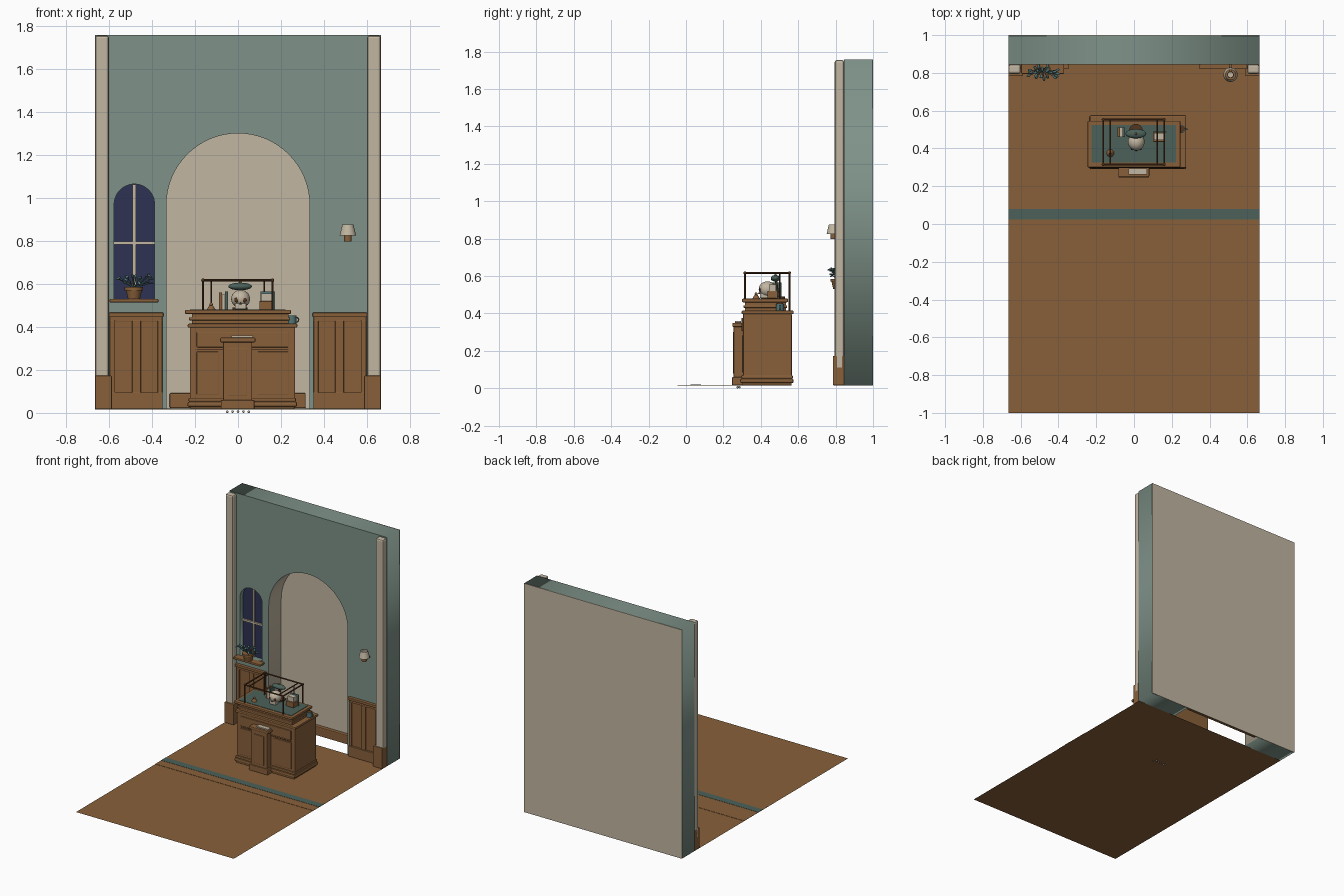
import bpy, bmesh, math, random
from mathutils import Vector

random.seed(4)
if "Cube" in bpy.data.objects:
    bpy.data.objects.remove(bpy.data.objects["Cube"])


def material(name, *rgb):
    m = bpy.data.materials.new(name)
    m.use_nodes = True
    m.diffuse_color = (*rgb, 1)
    m.node_tree.nodes["Principled BSDF"].inputs["Base Color"].default_value = (*rgb, 1)
    return m


SAGE = material("sage wall", .21, .29, .25)
CREAM = material("cream", .54, .47, .36)
WOOD = material("warm wood", .25, .118, .043)
FELT = material("dark green", .07, .12, .098)
NAVY = material("night blue", .026, .032, .085)
DARK = material("dark wood", .09, .036, .014)
LEAF = material("blue green", .09, .18, .18)


def finish(name, bm, mat, bevel=0, smooth=False):
    me = bpy.data.meshes.new(name)
    bm.to_mesh(me)
    bm.free()
    ob = bpy.data.objects.new(name, me)
    bpy.context.collection.objects.link(ob)
    me.materials.append(mat)
    if bevel:
        mod = ob.modifiers.new("soft edges", "BEVEL")
        mod.width, mod.segments = bevel, 2
    if smooth:
        bpy.ops.object.select_all(action="DESELECT")
        ob.select_set(True)
        bpy.context.view_layer.objects.active = ob
        bpy.ops.object.shade_smooth_by_angle()
    return ob


def box(name, x, y, z, mat, bevel=0):
    bm = bmesh.new()
    bmesh.ops.create_cube(bm, size=1)
    for v in bm.verts:
        v.co = [(a + b) / 2 + c * (b - a) for (a, b), c in zip((x, y, z), v.co)]
    return finish(name, bm, mat, bevel)


def rod(name, a, b, r0, mat, r1=None, sides=24, caps=True):
    a, b = Vector(a), Vector(b)
    bm = bmesh.new()
    bmesh.ops.create_cone(bm, cap_ends=caps, segments=sides, radius1=r0,
                          radius2=r0 if r1 is None else r1, depth=(b - a).length)
    ob = finish(name, bm, mat, smooth=True)
    ob.location = (a + b) / 2
    ob.rotation_euler = (b - a).to_track_quat("Z", "Y").to_euler()
    return ob


def ball(name, c, r, mat, scale=(1, 1, 1)):
    bm = bmesh.new()
    bmesh.ops.create_uvsphere(bm, u_segments=24, v_segments=14, radius=r)
    ob = finish(name, bm, mat, smooth=True)
    ob.location, ob.scale = c, scale
    return ob


def arch(cx, half, bottom, spring, n=32):
    curve = [(cx - half * math.cos(math.pi * i / n), spring + half * math.sin(math.pi * i / n))
             for i in range(n + 1)]
    return [(cx - half, bottom)] + curve + [(cx + half, bottom)]


def slab(name, outlines, y0, y1, mat):
    """Extrude filled x-z outlines from y0 to y1; inner outlines become holes."""
    cu = bpy.data.curves.new(name, "CURVE")
    cu.dimensions, cu.fill_mode, cu.extrude = "2D", "BOTH", (y1 - y0) / 2
    for pts in outlines:
        sp = cu.splines.new("POLY")
        sp.points.add(len(pts) - 1)
        for p, (x, z) in zip(sp.points, pts):
            p.co = (x, z, 0, 1)
        sp.use_cyclic_u = True
    tmp = bpy.data.objects.new(name + " outline", cu)
    bpy.context.collection.objects.link(tmp)
    bpy.context.view_layer.update()
    me = bpy.data.meshes.new_from_object(tmp.evaluated_get(bpy.context.evaluated_depsgraph_get()))
    bpy.data.objects.remove(tmp)
    bm = bmesh.new()
    bm.from_mesh(me)
    bmesh.ops.remove_doubles(bm, verts=bm.verts, dist=.0001)
    for v in bm.verts:
        v.co = (v.co.x, (y0 + y1) / 2 - v.co.z, v.co.y)
    bmesh.ops.recalc_face_normals(bm, faces=bm.faces)
    for f in bm.faces:
        f.material_index = 0
    return finish(name, bm, mat)


# Floor with raised band and stripe
W, BASE, TOP, FRONT = .665, .016, 1.758, .845
bm = bmesh.new()
bm.faces.new([bm.verts.new(p) for p in
              ((-W, -1, BASE), (W, -1, BASE), (W, .85, BASE), (-W, .85, BASE))])
finish("floor", bm, WOOD)
box("floor_band", (-W, W), (-.045, .25), (BASE, .018), WOOD)
box("floor_stripe", (-W, W), (.025, .08), (.018, .0195), FELT)

# Wall with arched niche and arched window
niche, window = arch(0, .333, BASE, .967), arch(-.482, .094, .53, .97)
wall = slab("wall", [[(-W, BASE)] + niche + [(W, BASE), (W, TOP), (-W, TOP)], window],
            FRONT, .996, SAGE)
wall.data.materials.append(CREAM)
for f in wall.data.polygons:
    if abs(f.center.x) < .336 and abs(f.normal.y) < .5 and f.center.z < 1.4 and f.center.z > .03:
        f.material_index = 1
box("wall_back", (-W, W), (.996, 1), (BASE, TOP), CREAM)
slab("window_glass", [window], .885, .89, NAVY)
box("window_mullion", (-.49, -.475), (.872, .885), (.53, 1.063), CREAM)
box("window_crossbar", (-.576, -.388), (.872, .885), (.783, .797), CREAM)
box("window_sill", (-.597, -.37), (.795, .86), (.514, .53), WOOD, .004)
box("niche_baseboard", (-.318, .315), (.965, .996), (.022, .092), WOOD, .006)


# Pillars and wainscot, mirrored left and right
for s, side in ((1, "left"), (-1, "right")):
    def mbox(name, x0, x1, y, z, bevel=.003, mat=WOOD):
        box(f"{side}_{name}", sorted((s * x0, s * x1)), y, z, mat, bevel)
    mbox("pillar", .6, W, (.795, FRONT), (.1, 1.755), .012, CREAM)
    mbox("pillar_base", .587, W, (.786, FRONT), (BASE, .173), .004)
    mbox("wainscot_back", .35, .597, (.84, FRONT), (BASE, .45), 0)
    mbox("wainscot_foot", .35, .597, (.825, FRONT), (BASE, .095))
    mbox("wainscot_rail", .352, .597, (.832, FRONT), (.425, .45))
    mbox("wainscot_cap", .347, .6, (.82, FRONT), (.446, .466))
    for i, (a, b) in enumerate(((.352, .374), (.452, .492), (.572, .597))):
        mbox(f"wainscot_stile_{i}", a, b, (.83, FRONT), (.09, .43))

# Wall lamp
rod("lamp_shade", (.511, .79, .826), (.511, .79, .876), .038, CREAM, .026, caps=False)
rod("lamp_bulb_cap", (.511, .79, .83), (.511, .79, .85), .016, CREAM)
rod("lamp_holder", (.511, .79, .798), (.511, .79, .828), .018, WOOD)
box("lamp_arm", (.503, .519), (.79, FRONT), (.803, .817), WOOD)

# Potted plant on the sill
px, py = -.484, .815
rod("plant_pot", (px, py, .53), (px, py, .575), .028, WOOD, .038)
rod("plant_pot_rim", (px, py, .57), (px, py, .585), .043, WOOD)
for i in range(22):
    a = i * 2.4
    reach = random.uniform(.35, 1)
    tip = Vector((px + .09 * reach * math.cos(a), py - .012 + .036 * reach * math.sin(a),
                  random.uniform(.6, .645)))
    rod(f"plant_stem_{i}", (px, py, .58), tip, .002, LEAF, sides=6)
    leaf = ball(f"plant_leaf_{i}", tip, .014, LEAF, (1, .5, .35))
    leaf.rotation_euler = (0, random.uniform(-.7, .7), a)

# Counter body, mouldings and drawer front
for name, x, y, z, bev in (
        ("plinth", (-.235, .275), (.29, .575), (.028, .052), .008),
        ("plinth_foot", (-.222, .262), (.3, .565), (BASE, .03), .002),
        ("plinth_moulding", (-.23, .27), (.295, .572), (.052, .07), .006),
        ("body", (-.224, .266), (.305, .566), (.06, .4), .006),
        ("top", (-.234, .276), (.297, .576), (.396, .415), .006),
        ("tray_case", (-.215, .235), (.315, .535), (.41, .465), .003),
        ("tray_moulding", (-.228, .242), (.308, .541), (.43, .444), .004),
        ("tray_top", (-.246, .246), (.299, .546), (.46, .479), .005),
        ("drawer", (-.192, .236), (.297, .31), (.305, .377), .004),
        ("left_panel", (.09, .236), (.3, .31), (.085, .285), .004),
        ("right_panel", (-.192, -.09), (.3, .31), (.085, .285), .004),
        ("pedestal", (-.069, .066), (.255, .31), (BASE, .34), .004),
        ("pedestal_cap", (-.083, .081), (.248, .31), (.328, .35), .006),
        ("pedestal_foot", (-.08, .077), (.246, .31), (BASE, .06), .005),
        ("pedestal_panel", (-.045, .042), (.25, .26), (.08, .3), .003)):
    box("counter_" + name, x, y, z, WOOD, bev)
box("drawer_shadow_line", (-.192, .236), (.302, .306), (.293, .297), DARK)
box("counter_felt", (-.224, .222), (.325, .525), (.479, .4815), FELT)
box("pedestal_papers", (-.03, .07), (.262, .295), (.35, .36), CREAM, .002)
for i in range(5):
    ball(f"pedestal_stud_{i}", (-.05 + i * .025, .275 + .01 * (i % 2), .006), .006, CREAM)

# Rod frame over the counter
XS, YS, H = (-.163, .16), (.315, .553), .617
for x in XS:
    rod("frame_side_bar", (x, YS[0], H), (x, YS[1], H), .005, DARK, sides=10)
    for y in YS:
        rod("frame_post", (x, y, .478 if y < .5 else .41), (x, y, H), .005, DARK, sides=10)
        ball("frame_knob", (x, y, H), .008, DARK)
for y in YS:
    rod("frame_long_bar", (XS[0], y, H), (XS[1], y, H), .005, DARK, sides=10)
for x in (-.125, .122):
    rod("frame_inner_post", (x, .5, .48), (x, .5, H), .004, DARK, sides=10)
    rod("frame_inner_bar", (x, YS[0], H), (x, YS[1], H), .004, DARK, sides=10)

# Skull ornament
ball("skull", (.012, .435, .53), .044, CREAM, (1, 1.05, .95))
box("skull_jaw", (-.015, .039), (.395, .44), (.481, .51), CREAM, .006)
for x in (-.006, .03):
    ball("skull_eye", (x, .396, .525), .011, DARK, (1, .5, 1))
ball("skull_nose", (.012, .391, .508), .005, DARK)

# Desk lamp
rod("desk_lamp_foot", (.01, .495, .481), (.01, .495, .49), .035, DARK)
rod("desk_lamp_stem", (.01, .495, .485), (.01, .48, .585), .006, DARK)
ball("desk_lamp_shade", (.01, .478, .588), .055, FELT, (1, .45, .32))
ball("desk_lamp_finial", (.01, .478, .608), .006, WOOD)

# Bell, books, brush jar and mug
rod("bell", (-.125, .375, .481), (-.125, .375, .5), .02, WOOD, .008)
ball("bell_knob", (-.125, .375, .505), .008, WOOD)
for i, (m, h) in enumerate(((WOOD, .56), (CREAM, .55), (FELT, .565))):
    box(f"book_{i}", (-.088 + i * .014, -.075 + i * .014), (.46, .51), (.481, h), m, .001)
box("card_box", (.1, .165), (.435, .49), (.481, .52), WOOD, .003)
box("card_box_cards", (.107, .158), (.445, .482), (.52, .555), CREAM)
box("card_box_divider", (.105, .172), (.484, .489), (.481, .565), LEAF)
rod("mug", (.25, .502, .415), (.25, .502, .452), .021, LEAF)
rod("mug_drink", (.25, .502, .452), (.25, .502, .4535), .017, DARK)
bpy.ops.mesh.primitive_torus_add(location=(.271, .502, .433), rotation=(math.pi / 2, 0, 0),
                                 major_radius=.011, minor_radius=.003,
                                 major_segments=20, minor_segments=8)
bpy.context.object.name = "mug_handle"
bpy.context.object.data.materials.append(LEAF)
bpy.ops.object.shade_smooth_by_angle()
